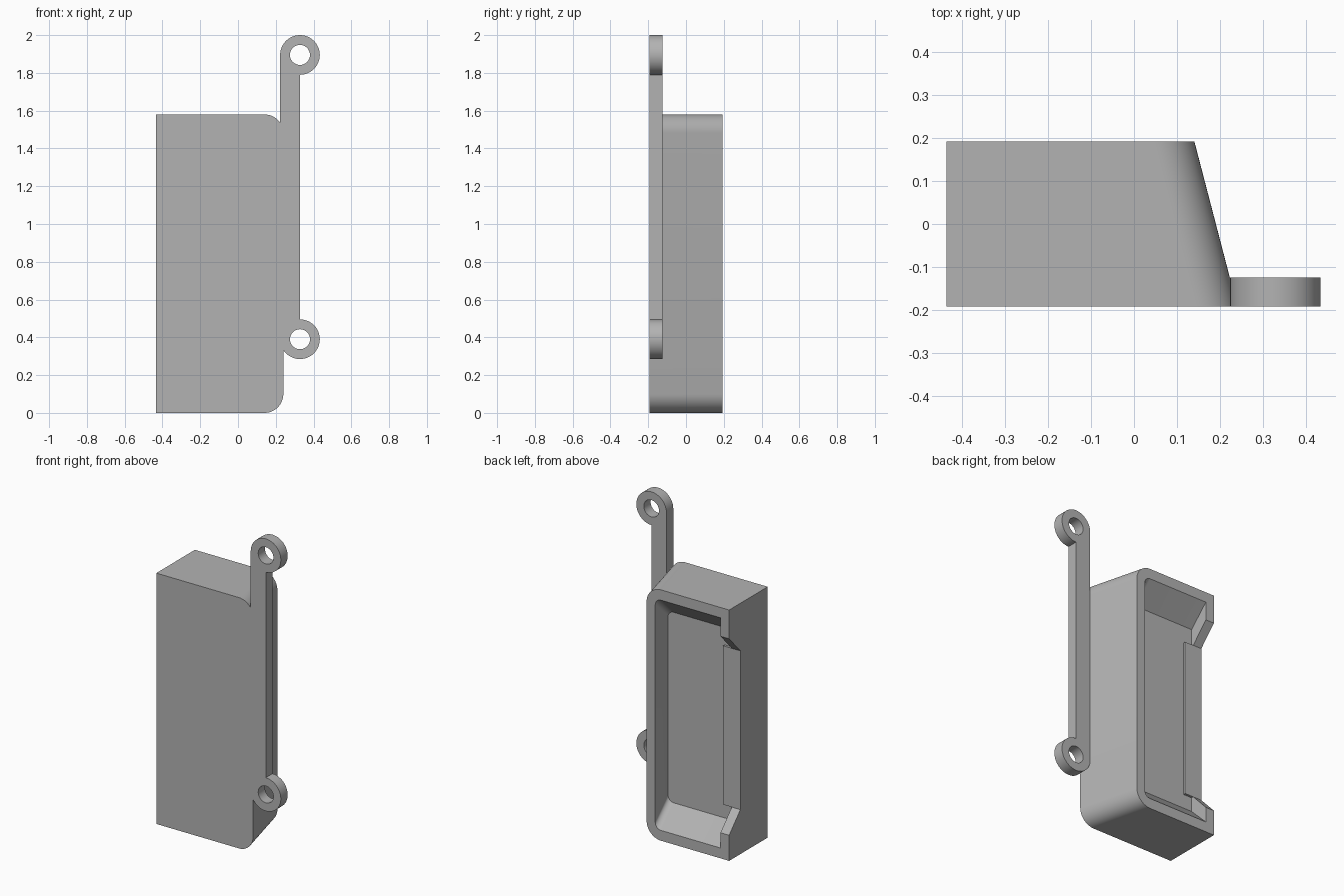
import bpy, bmesh
from math import cos, sin, pi, radians

if "Cube" in bpy.data.objects:
    bpy.data.objects.remove(bpy.data.objects["Cube"], do_unlink=True)

GREY = bpy.data.materials.new("plain grey")
GREY.use_nodes = True
GREY.diffuse_color = (0.45, 0.45, 0.45, 1)
GREY.node_tree.nodes["Principled BSDF"].inputs["Base Color"].default_value = (0.45, 0.45, 0.45, 1)

FRONT, BACK = -0.192, 0.192
LEFT_X = -0.435
FLOOR, STEP = 0.065, 0.08


def add_object(name, bm):
    bmesh.ops.recalc_face_normals(bm, faces=bm.faces)
    mesh = bpy.data.meshes.new(name)
    bm.to_mesh(mesh)
    bm.free()
    mesh.materials.append(GREY)
    obj = bpy.data.objects.new(name, mesh)
    bpy.context.collection.objects.link(obj)
    return obj


def arc(cx, cz, r, start, end, steps):
    angles = [radians(start + (end - start) * i / steps) for i in range(steps + 1)]
    return [(cx + r * cos(a), cz + r * sin(a)) for a in angles]


def outline(x0, x1, z0, z1, r):
    """Rectangle whose two corners on the +x side are rounded."""
    return ([(x0, z0)] + arc(x1 - r, z0 + r, r, -90, 0, 12)
            + arc(x1 - r, z1 - r, r, 0, 90, 12) + [(x0, z1)])


def loft(name, sections):
    """Skin (y, outline) sections in order and cap both ends."""
    bm = bmesh.new()
    rings = [[bm.verts.new((x, y, z)) for x, z in pts] for y, pts in sections]
    for a, b in zip(rings, rings[1:]):
        for i in range(len(a)):
            j = (i + 1) % len(a)
            bm.faces.new((a[i], a[j], b[j], b[i]))
    bm.faces.new(rings[0])
    bm.faces.new(rings[-1])
    return add_object(name, bm)


def prism_x(name, x0, x1, profile):
    """Extrude a (y, z) profile along x."""
    bm = bmesh.new()
    face = bm.faces.new([bm.verts.new((x0, y, z)) for y, z in profile])
    ext = bmesh.ops.extrude_face_region(bm, geom=[face])["geom"]
    verts = [g for g in ext if isinstance(g, bmesh.types.BMVert)]
    bmesh.ops.translate(bm, vec=(x1 - x0, 0, 0), verts=verts)
    return add_object(name, bm)


def smooth(obj):
    bpy.ops.object.select_all(action="DESELECT")
    obj.select_set(True)
    bpy.context.view_layer.objects.active = obj
    bpy.ops.object.shade_smooth_by_angle(angle=radians(30))


# Solid housing with slanted side and a shallow tray in the back
housing = loft("housing", [
    (FRONT, outline(LEFT_X, 0.24, 0, 1.58, 0.1)),
    (BACK, outline(LEFT_X, 0.14, 0, 1.58, 0.1)),
    (BACK, outline(-0.375, 0.08, 0.065, 1.515, 0.04)),
    (FLOOR, outline(-0.375, 0.08, 0.19, 1.39, 0.04)),
])

# Bevelled notch through the tray's side wall
cutter = prism_x("notch_cutter", -0.5, -0.36, [
    (STEP, 0.28), (BACK + 0.02, 0.14), (BACK + 0.02, 1.42), (STEP, 1.28)])
cutter.hide_render = True
cutter.hide_viewport = True
cut = housing.modifiers.new("notch", "BOOLEAN")
cut.operation = "DIFFERENCE"
cut.solver = "EXACT"
cut.object = cutter
bpy.context.view_layer.update()
baked = bpy.data.meshes.new_from_object(
    housing.evaluated_get(bpy.context.evaluated_depsgraph_get()))
housing.modifiers.clear()
housing.data = baked
bpy.data.objects.remove(cutter, do_unlink=True)
smooth(housing)

# Low step on the tray floor beside the notch
prism_x("tray_step", -0.376, -0.315, [
    (FLOOR - 0.01, 0.28), (STEP, 0.28), (STEP, 1.28), (FLOOR - 0.01, 1.28)])

# Flat mounting arm with an eyelet at each end
EX, LOW, HIGH, R, HOLE = 0.328, 0.39, 1.895, 0.105, 0.053
curve = bpy.data.curves.new("mounting_arm", "CURVE")
curve.dimensions = "2D"
curve.fill_mode = "BOTH"
curve.extrude = 0.034
loops = [arc(EX, HIGH, R, 180, -90, 36) + arc(EX, LOW, R, 90, -180, 36)]
loops += [arc(EX, z, HOLE, 0, 360, 32)[:-1] for z in (LOW, HIGH)]
for pts in loops:
    spline = curve.splines.new("POLY")
    spline.points.add(len(pts) - 1)
    for p, (x, z) in zip(spline.points, pts):
        p.co = (x, z, 0, 1)
    spline.use_cyclic_u = True
source = bpy.data.objects.new("arm_curve", curve)
bpy.context.collection.objects.link(source)
bpy.context.view_layer.update()
mesh = bpy.data.meshes.new_from_object(
    source.evaluated_get(bpy.context.evaluated_depsgraph_get()))
bpy.data.objects.remove(source, do_unlink=True)
bm = bmesh.new()
bm.from_mesh(mesh)
bmesh.ops.remove_doubles(bm, verts=bm.verts, dist=0.0001)
arm = add_object("mounting_arm", bm)
arm.rotation_euler.x = pi / 2
arm.location.y = FRONT + 0.034
smooth(arm)
